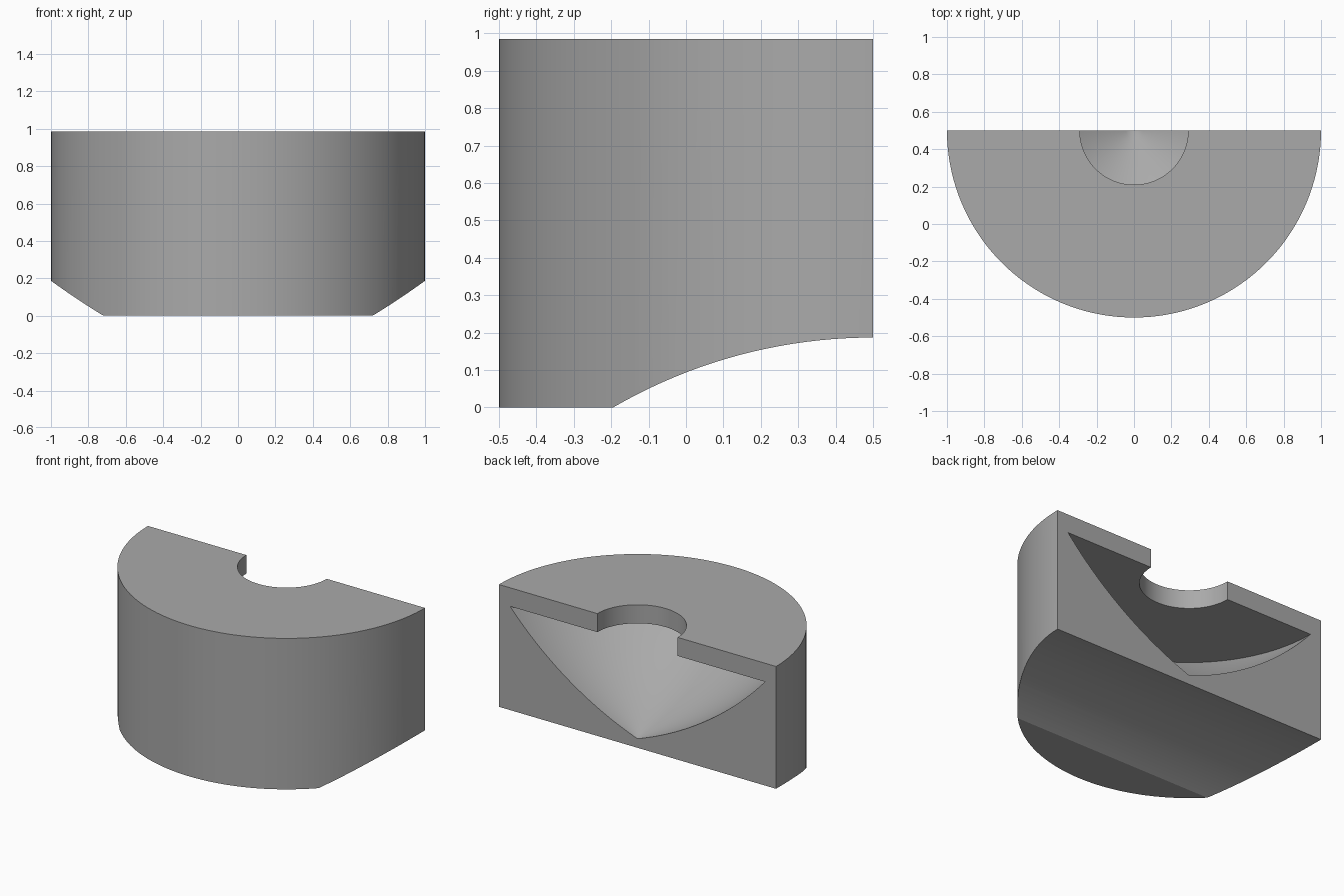
import bpy, bmesh, math
from mathutils import Vector, Matrix

default = bpy.data.objects.get("Cube")
if default:
    bpy.data.objects.remove(default, do_unlink=True)

BACK = 0.5          # plane of the flat back, holds the axis of revolution
TOP = 0.985
CEILING = 0.864     # underside of the top plate
HOLE_R, BOWL_R, TIP_Z = 0.29, 0.92, 0.246
DISH_R, DISH_TOP = 1.385, 0.187

grey = bpy.data.materials.new("plain_grey")
grey.use_nodes = True
colour = (0.40, 0.40, 0.40, 1)
grey.diffuse_color = colour
grey.node_tree.nodes["Principled BSDF"].inputs["Base Color"].default_value = colour


def make_object(name, bm):
    mesh = bpy.data.meshes.new(name)
    bm.to_mesh(mesh)
    bm.free()
    obj = bpy.data.objects.new(name, mesh)
    bpy.context.collection.objects.link(obj)
    mesh.materials.append(grey)
    return obj


def bowl_curve(sag, steps):
    """Bulging arc from the bowl rim down to its tip."""
    a, b = Vector((BOWL_R, CEILING)), Vector((0, TIP_Z))
    chord = b - a
    outward = Vector((-chord.y, chord.x)).normalized()
    radius = (chord.length / 2) ** 2 / (2 * sag) + sag / 2
    centre = (a + b) / 2 - outward * (radius - sag)
    half = math.asin(chord.length / 2 / radius)
    along = chord.normalized()
    return [centre + radius * (outward * math.cos(t) + along * math.sin(t))
            for t in (half * (2 * i / steps - 1) for i in range(steps + 1))]


# Half-round body with the bowl and top hole, revolved about the back axis
profile = [(0, 0), (1, 0), (1, TOP), (HOLE_R, TOP), (HOLE_R, CEILING)]
if bowl_curve(0.07, 2)[1].y > (CEILING + TIP_Z) / 2:
    raise ValueError("bowl must bulge downwards")
profile += [tuple(p) for p in bowl_curve(0.07, 24)]
bm = bmesh.new()
face = bm.faces.new([bm.verts.new((r, BACK, z)) for r, z in profile])
start = bmesh.ops.duplicate(bm, geom=[face] + face.edges[:] + face.verts[:])["geom"]
bmesh.ops.spin(bm, geom=[e for e in start if isinstance(e, bmesh.types.BMFace)],
               cent=(0, BACK, 0), axis=(0, 0, 1), angle=-math.pi, steps=72)
bmesh.ops.remove_doubles(bm, verts=bm.verts[:], dist=1e-5)
bmesh.ops.recalc_face_normals(bm, faces=bm.faces[:])
body = make_object("half_round_body", bm)

# Curved relief under the body
bm = bmesh.new()
bmesh.ops.create_cone(bm, cap_ends=True, segments=240, radius1=DISH_R, radius2=DISH_R,
                      depth=3, matrix=Matrix.Translation((0, BACK, DISH_TOP - DISH_R))
                      @ Matrix.Rotation(math.pi / 2, 4, "Y"))
cutter = make_object("underside_cutter", bm)
cutter.hide_render = True

cut = body.modifiers.new("underside_relief", "BOOLEAN")
cut.operation = "DIFFERENCE"
cut.solver = "EXACT"
cut.object = cutter
bpy.context.view_layer.objects.active = body
for obj in bpy.context.selected_objects:
    obj.select_set(False)
body.select_set(True)
bpy.ops.object.modifier_apply(modifier=cut.name)
bpy.data.objects.remove(cutter, do_unlink=True)
bpy.ops.object.shade_smooth_by_angle(angle=math.radians(10))
